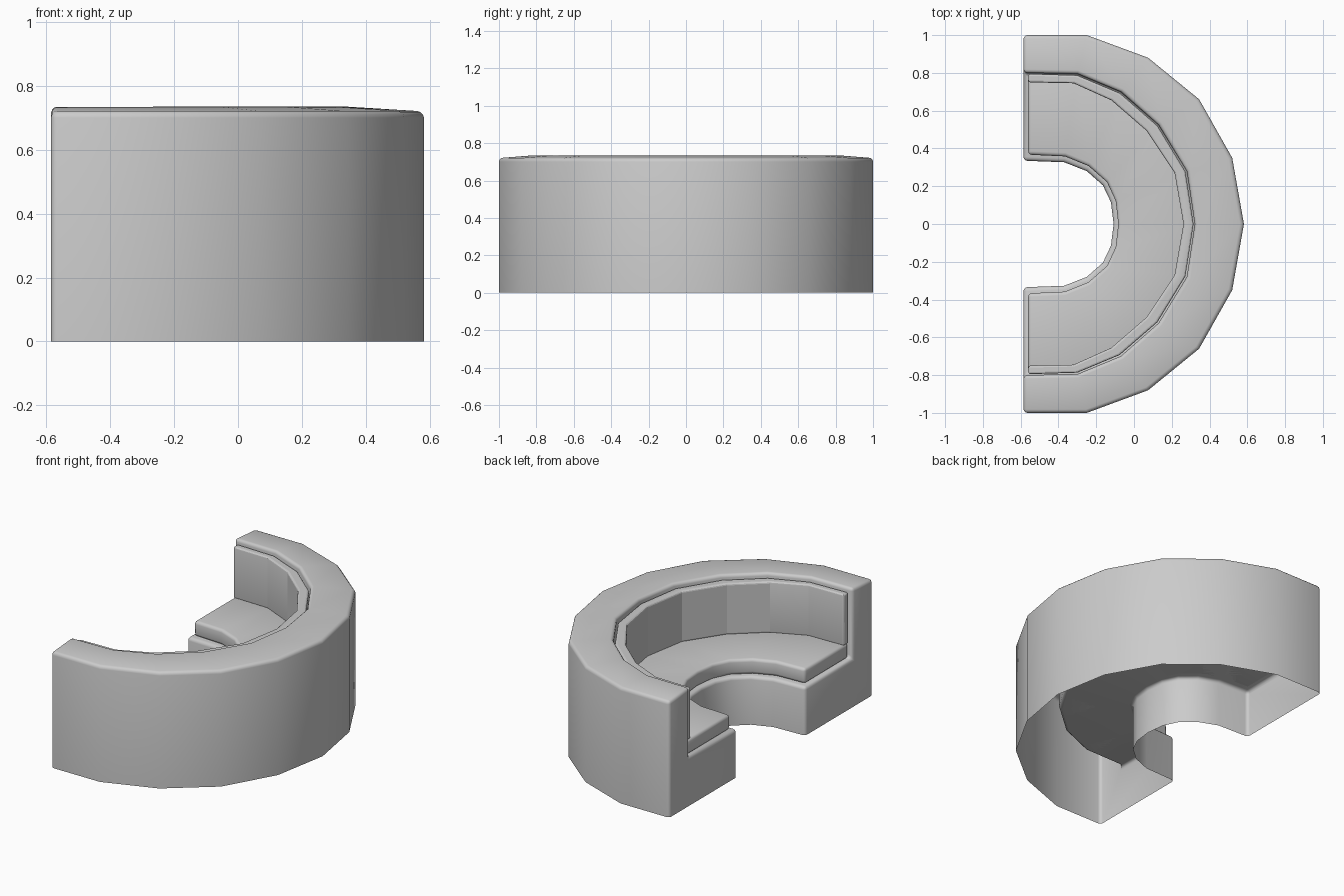
import bpy, bmesh
from math import radians

if "Cube" in bpy.data.objects:
    bpy.data.objects.remove(bpy.data.objects["Cube"])

# Half-plan rails (x, y), from the open end round to the middle of the back
OUTER = [(-.585, 1), (-.25, 1), (.075, .88), (.345, .66), (.52, .35), (.582, 0)]
BACK = [(-.585, .8), (-.30, .795), (-.07, .70), (.13, .525), (.28, .28), (.322, 0)]
FRONT = [(-.585, .335), (-.37, .327), (-.25, .28), (-.165, .205), (-.122, .115), (-.108, 0)]
PAD_OUT = [(-.56, .795), (-.30, .787), (-.075, .693), (.124, .52), (.272, .277), (.315, 0)]
PAD_IN = [(-.56, .75), (-.32, .745), (-.12, .655), (.065, .495), (.215, .27), (.262, 0)]
SEAT_IN = [(-.56, .367), (-.365, .358), (-.24, .307), (-.143, .222), (-.097, .123), (-.083, 0)]


def mirrored(rail):
    return rail + [(x, -y) for x, y in reversed(rail[:-1])]


def sweep(name, profile, closed, bevel, smooth):
    """Skin a profile of (rail, z) pairs along the matching rail stations."""
    bm = bmesh.new()
    rows = [[bm.verts.new((x, y, z)) for x, y in mirrored(rail)] for rail, z in profile]
    n = len(rows)
    for i in range(n if closed else n - 1):
        a, b = rows[i], rows[(i + 1) % n]
        for j in range(len(a) - 1):
            bm.faces.new((a[j], a[j + 1], b[j + 1], b[j]))
    bm.faces.new([r[0] for r in rows])
    bm.faces.new([r[-1] for r in reversed(rows)])
    bmesh.ops.recalc_face_normals(bm, faces=bm.faces)
    # make sure the outermost wall faces outward, even on the open shell
    bm.faces.ensure_lookup_table()
    top = max(bm.faces, key=lambda f: f.calc_center_median().z)
    top.normal_update()
    if top.normal.z < 0:
        bmesh.ops.reverse_faces(bm, faces=bm.faces)
    mesh = bpy.data.meshes.new(name)
    bm.to_mesh(mesh)
    bm.free()
    ob = bpy.data.objects.new(name, mesh)
    bpy.context.collection.objects.link(ob)
    mod = ob.modifiers.new("rounded_edges", 'BEVEL')
    mod.width, mod.segments = bevel, 3
    mod.limit_method, mod.angle_limit = 'ANGLE', radians(45)
    bpy.ops.object.select_all(action='DESELECT')
    ob.select_set(True)
    bpy.context.view_layer.objects.active = ob
    bpy.ops.object.modifier_apply(modifier=mod.name)
    bpy.ops.object.shade_smooth_by_angle(angle=radians(smooth))
    return ob


# Upholstered frame: open underneath, top sloping gently outward
sweep("sofa_frame", [(OUTER, 0), (OUTER, .72), (BACK, .736), (BACK, .30),
                     (FRONT, .30), (FRONT, 0)], False, .02, 40)

# Seat cushion resting on the ledge
sweep("seat_cushion", [(PAD_OUT, .30), (PAD_OUT, .395), (SEAT_IN, .395),
                       (SEAT_IN, .30)], True, .018, 40)

# Faceted back cushion lining the inside of the backrest
sweep("back_cushion", [(PAD_OUT, .39), (PAD_OUT, .71), (PAD_IN, .71),
                       (PAD_IN, .39)], True, .012, 14)
